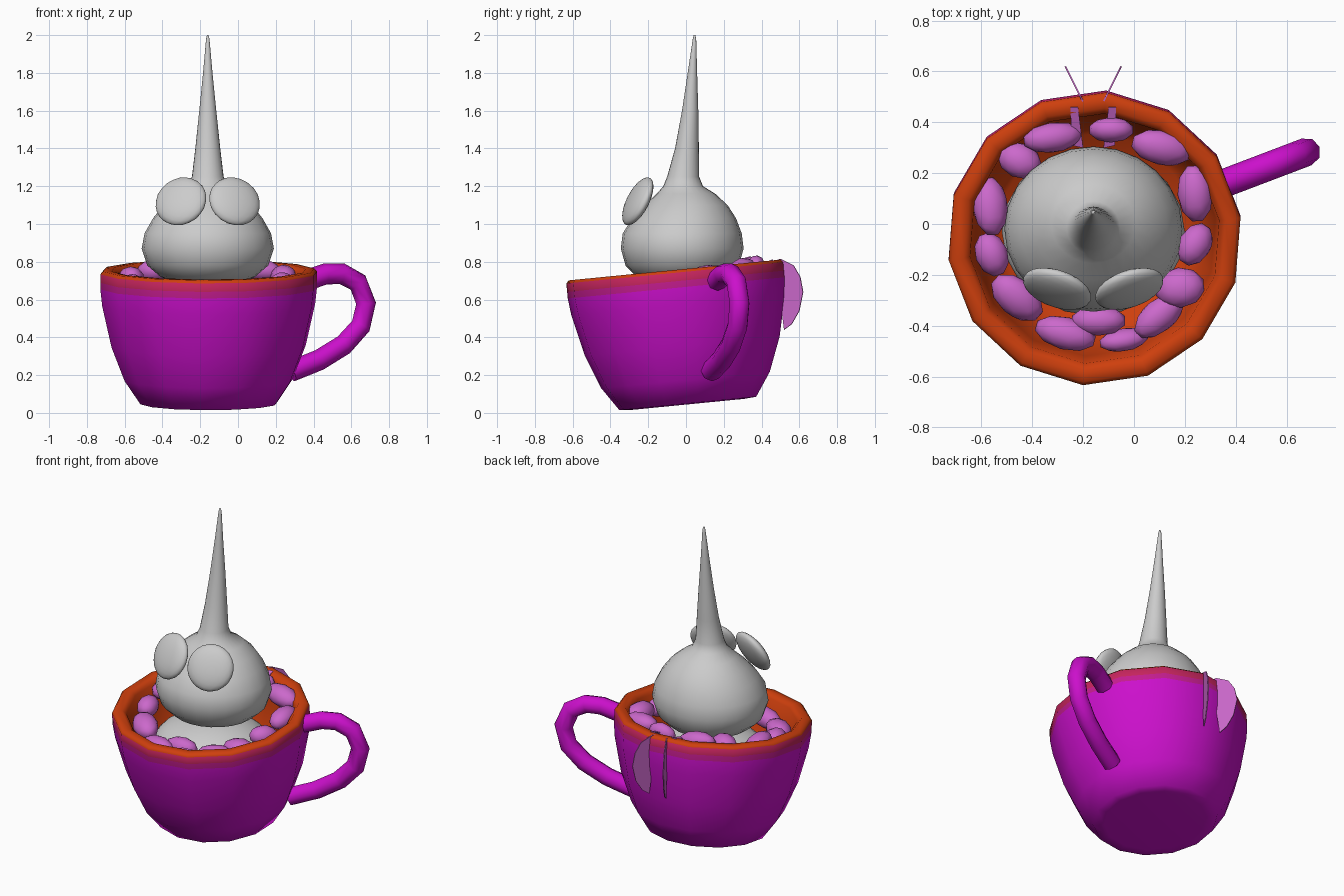
import bpy, bmesh, math
from mathutils import Matrix, Vector, Euler

cube = bpy.data.objects.get("Cube")
if cube:
    bpy.data.objects.remove(cube, do_unlink=True)


def material(name, rgb):
    m = bpy.data.materials.new(name)
    m.use_nodes = True
    m.diffuse_color = (*rgb, 1)
    m.node_tree.nodes["Principled BSDF"].inputs["Base Color"].default_value = (*rgb, 1)
    return m


purple = material("cup purple", (0.60, 0.005, 0.60))
wine = material("band wine", (0.55, 0.012, 0.27))
crimson = material("band crimson", (0.56, 0.018, 0.11))
orange = material("rim orange", (0.62, 0.05, 0.004))
grey = material("body grey", (0.60, 0.60, 0.60))
lilac = material("petal lilac", (0.60, 0.14, 0.60))


def finish(name, bm, mats, smooth=True):
    bmesh.ops.recalc_face_normals(bm, faces=bm.faces)
    for f in bm.faces:
        f.smooth = smooth
    me = bpy.data.meshes.new(name)
    bm.to_mesh(me)
    bm.free()
    for m in mats:
        me.materials.append(m)
    ob = bpy.data.objects.new(name, me)
    bpy.context.collection.objects.link(ob)
    return ob


def loft(sections, sides, turn=0.0):
    """Stack elliptical rings (z, y centre, x radius, y radius, material)."""
    bm = bmesh.new()
    angles = [turn + math.tau * i / sides for i in range(sides)]
    rings = [[bm.verts.new((rx * math.cos(a), cy + ry * math.sin(a), z)) for a in angles]
             for z, cy, rx, ry, _ in sections]
    for low, high, s in zip(rings, rings[1:], sections[1:]):
        for i in range(sides):
            j = (i + 1) % sides
            bm.faces.new((low[i], low[j], high[j], high[i])).material_index = s[4]
    bm.faces.new(rings[0])
    bm.faces.new(rings[-1]).material_index = sections[-1][4]
    return bm


def ellipsoid(name, centre, radii, rotation, mat, detail=3):
    bm = bmesh.new()
    bmesh.ops.create_icosphere(bm, subdivisions=detail, radius=1)
    bm.transform(Matrix.LocRotScale(Vector(centre), Euler(rotation), Vector(radii)))
    return finish(name, bm, [mat])


# Cup: outer wall, coloured bands, rim and hollow inside (radius, height, colour)
wall = [(0.30, 0, 0), (0.365, 0.005, 0), (0.45, 0.13, 0), (0.52, 0.31, 0),
        (0.57, 0.53, 0), (0.58, 0.62, 0), (0.58, 0.655, 1), (0.58, 0.70, 2),
        (0.565, 0.715, 3), (0.52, 0.715, 3), (0.495, 0.69, 3), (0.48, 0.55, 3),
        (0.44, 0.38, 3), (0.38, 0.28, 3)]
bm = loft([(h, 0, r, r, c) for r, h, c in wall], 14, math.radians(-94.5))
cup = finish("cup", bm, [purple, wine, crimson, orange])
cup.location = (-0.155, 0.01, 0.045)
cup.rotation_euler.x = math.radians(5.6)

# Handle: a round tube along a loop at the side
path = [(0.36, 0.70), (0.46, 0.735), (0.55, 0.737), (0.635, 0.69), (0.678, 0.58),
        (0.65, 0.46), (0.56, 0.36), (0.43, 0.28), (0.28, 0.22)]
curve = bpy.data.curves.new("handle", "CURVE")
curve.dimensions = "3D"
curve.bevel_depth = 0.056
curve.bevel_resolution = 2
curve.use_fill_caps = True
curve.materials.append(purple)
spline = curve.splines.new("POLY")
spline.points.add(len(path) - 1)
for p, (x, z) in zip(spline.points, path):
    p.co = (x, 0.17 + (x - 0.38) * 0.38, z, 1)
spline.use_smooth = True
handle = bpy.data.objects.new("handle", curve)
bpy.context.collection.objects.link(handle)
bpy.ops.object.select_all(action="DESELECT")
handle.select_set(True)
bpy.context.view_layer.objects.active = handle
bpy.ops.object.convert(target="MESH")

# Head flowing into a tall horn (z, y centre, x radius, y radius)
shape = [(0.665, -0.02, 0.08, 0.08), (0.68, -0.02, 0.15, 0.14), (0.72, -0.02, 0.25, 0.24),
         (0.78, -0.02, 0.32, 0.30), (0.87, -0.02, 0.35, 0.325), (0.95, -0.02, 0.335, 0.315),
         (1.03, -0.01, 0.29, 0.275), (1.10, 0, 0.235, 0.22), (1.16, 0, 0.165, 0.155),
         (1.20, -0.015, 0.105, 0.105), (1.25, -0.015, 0.084, 0.085), (1.40, 0.005, 0.066, 0.063),
         (1.60, 0.022, 0.045, 0.043), (1.80, 0.034, 0.025, 0.025), (1.98, 0.045, 0.009, 0.009),
         (2.0, 0.045, 0.004, 0.004)]
head = finish("head_and_horn", loft([(*s, 0) for s in shape], 24), [grey])
head.location.x = -0.16

# Body resting in the cup
ellipsoid("body", (-0.16, -0.03, 0.5), (0.36, 0.33, 0.18), (0, 0, 0), grey)

# Eyes: flattened discs turned slightly outward and upward
for side, name in ((-1, "right_eye"), (1, "left_eye")):
    ellipsoid(name, (-0.16 + side * 0.142, -0.255, 1.12), (0.14, 0.045, 0.14),
              (math.radians(-26), 0, side * math.radians(19)), grey)

# Petals heaped around the body (x, y, half length, half width, turn)
petals = [(-0.27, -0.43, 0.125, 0.065, -15), (-0.04, -0.455, 0.10, 0.045, 10),
          (-0.14, -0.38, 0.11, 0.06, 0), (0.10, -0.36, 0.12, 0.065, 40),
          (0.18, -0.25, 0.10, 0.08, 5), (0.24, -0.08, 0.09, 0.065, 60),
          (0.24, 0.12, 0.115, 0.07, 95), (0.11, 0.30, 0.125, 0.07, -12),
          (-0.09, 0.37, 0.09, 0.05, 0), (-0.32, 0.34, 0.12, 0.06, 8),
          (-0.45, 0.25, 0.09, 0.07, -25), (-0.565, 0.07, 0.12, 0.07, 95),
          (-0.56, -0.12, 0.09, 0.065, 110), (-0.46, -0.29, 0.12, 0.075, -40)]
for i, (x, y, a, b, turn) in enumerate(petals):
    tilt = 0.25 if i % 2 else -0.15
    ellipsoid(f"petal_{i + 1}", (x, y, 0.70 + 0.2 * y), (a, b, 0.06),
              (tilt, tilt / 2, math.radians(turn)), lilac, 2)

# Tail leaves: a thin strip inside the rim and a blade hanging outside it
blade = [(0.45, 0.80), (0.50, 0.815), (0.57, 0.78), (0.605, 0.72), (0.62, 0.64),
         (0.60, 0.54), (0.56, 0.47), (0.52, 0.44), (0.50, 0.60)]
strip = [(0.04, 0.30, 0.75), (0.085, 0.31, 0.75), (0.09, 0.46, 0.81), (0.06, 0.46, 0.81)]
for side, name in ((-1, "right_tail_leaf"), (1, "left_tail_leaf")):
    bm = bmesh.new()
    bm.faces.new([bm.verts.new((-0.16 + side * (0.05 + (y - 0.5) * 0.5), y, z)) for y, z in blade])
    bm.faces.new([bm.verts.new((-0.16 + side * x, y, z)) for x, y, z in strip])
    leaf = finish(name, bm, [lilac], False)
    thick = leaf.modifiers.new("thickness", "SOLIDIFY")
    thick.thickness = 0.006
    thick.offset = 0
